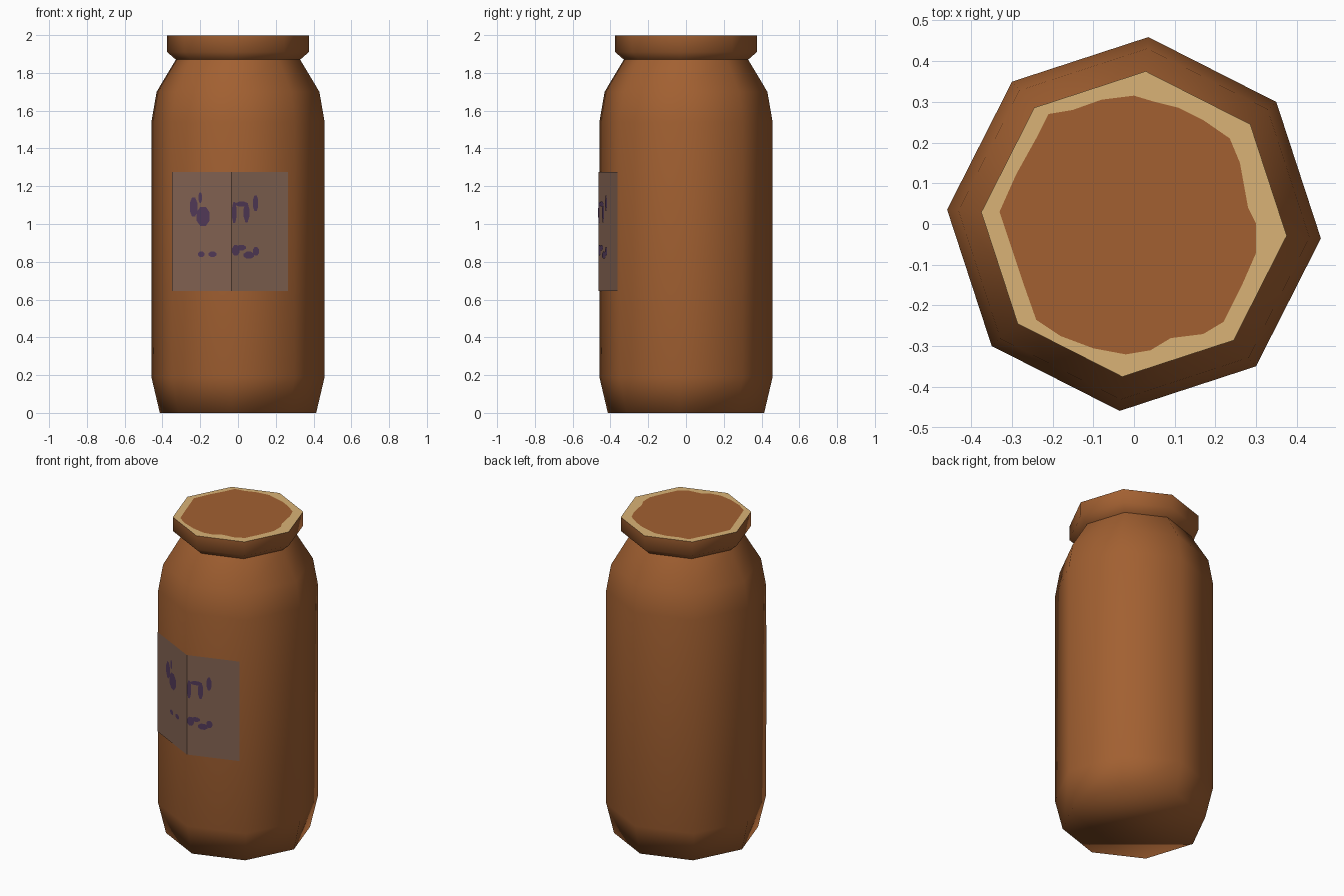
import bpy, math

if "Cube" in bpy.data.objects:
    bpy.data.objects.remove(bpy.data.objects["Cube"])

TURN = math.radians(-4.4)   # the octagon is slightly turned
R = 0.46


def material(name, rgb):
    m = bpy.data.materials.new(name)
    m.diffuse_color = (*rgb, 1)
    m.use_nodes = True
    m.node_tree.nodes["Principled BSDF"].inputs["Base Color"].default_value = m.diffuse_color
    return m


BROWN = material("brown_clay", (0.36, 0.117, 0.031))
TAN = material("pale_tan", (0.70, 0.45, 0.18))
PAPER = material("faded_paper", (0.225, 0.125, 0.085))
INK = material("purple_ink", (0.085, 0.042, 0.100))


def make(name, verts, faces, mats, smooth=False):
    me = bpy.data.meshes.new(name)
    me.from_pydata(verts, [], faces)
    for m in mats:
        me.materials.append(m)
    for p in me.polygons:
        p.use_smooth = smooth
    ob = bpy.data.objects.new(name, me)
    bpy.context.collection.objects.link(ob)
    return ob


def lathe(name, profile, mats, cap_bottom=False, cap_top=False, n=8):
    verts = [(r * math.cos(TURN + i * math.tau / n),
              r * math.sin(TURN + i * math.tau / n), z)
             for r, z in profile for i in range(n)]
    faces = [(k * n + i, k * n + (i + 1) % n, (k + 1) * n + (i + 1) % n, (k + 1) * n + i)
             for k in range(len(profile) - 1) for i in range(n)]
    if cap_bottom:
        faces.append(tuple(reversed(range(n))))
    if cap_top:
        faces.append(tuple(range(len(verts) - n, len(verts))))
    return make(name, verts, faces, mats, smooth=True)


# Jar body: smooth eight-sided vessel
lathe("jar_body", [(0.415, 0), (R, 0.19), (R, 1.54), (0.432, 1.70), (0.33, 1.87)],
      [BROWN], cap_bottom=True)

# Lid: sharp-edged octagon with a pale top
lid = lathe("lid", [(0.33, 1.87), (0.376, 1.91), (0.376, 1.998)], [BROWN, TAN], cap_top=True)
lid.data.polygons[-1].material_index = 1
bpy.context.view_layer.objects.active = lid
lid.select_set(True)
bpy.ops.object.shade_smooth_by_angle(angle=math.radians(47))

# Irregular brown patch on the lid
patch = [(0, .315), (-.08, .305), (-.15, .28), (-.21, .27), (-.24, .21), (-.29, .12),
         (-.33, .03), (-.30, -.06), (-.27, -.15), (-.24, -.235), (-.18, -.275),
         (-.10, -.305), (-.02, -.32), (.04, -.31), (.09, -.28), (.17, -.27),
         (.22, -.24), (.265, -.15), (.30, -.07), (.30, 0), (.28, .04), (.26, .15),
         (.235, .21), (.17, .255), (.11, .285), (.05, .30)]
make("lid_patch", [(x, y, 2.0) for x, y in patch], [tuple(range(len(patch)))], [BROWN])

# Paper label folded around the front corner
FOLD = -0.035


def on_label(x, z, lift):
    """Point on the two front sides of the jar, lifted outward."""
    slope = 0.332 if x > FOLD else -0.506
    return (x, -0.4587 + slope * (x - FOLD) - lift, z)


xs = (-0.35, FOLD, 0.265)
make("label", [on_label(x, z, 0.004) for z in (0.645, 1.275) for x in xs],
     [(0, 1, 4, 3), (1, 2, 5, 4)], [PAPER])

# Abstract ink smudges on the label: x, z, half width, half height
smudges = [(-.235, 1.09, .022, .055), (-.185, 1.04, .038, .055), (-.20, 1.14, .010, .03),
           (-.195, .84, .018, .016), (-.135, .84, .022, .016),
           (-.020, 1.06, .013, .06), (.020, 1.105, .035, .014), (.045, 1.06, .016, .055),
           (.093, 1.11, .015, .045), (-.012, .86, .021, .03), (.018, .875, .025, .016),
           (.058, .835, .03, .02), (.095, .855, .018, .024)]
verts, faces = [], []
for x, z, w, h in smudges:
    faces.append(tuple(range(len(verts), len(verts) + 8)))
    for i in range(8):
        a = math.tau * (i + 0.5) / 8
        verts.append(on_label(x + w * math.cos(a), z + h * math.sin(a), 0.007))
make("label_smudges", verts, faces, [INK])
